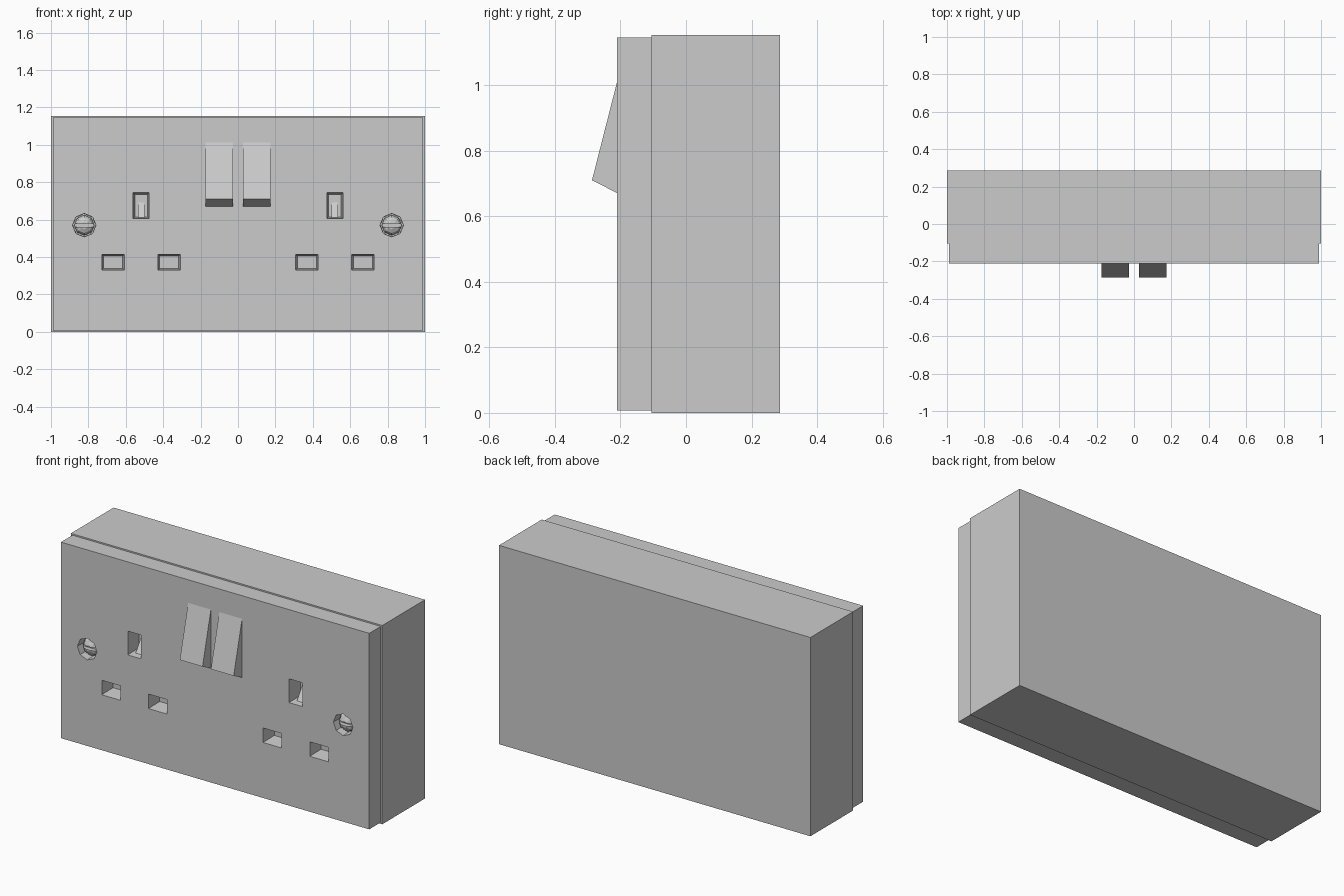
import bpy, bmesh
from math import cos, sin, pi

if "Cube" in bpy.data.objects:
    bpy.data.objects.remove(bpy.data.objects["Cube"])

FRONT = -0.21      # front face of the plate
SEAM = -0.105      # joint between plate and back box
PLUG_X = 0.518     # centre of each outlet
SCREW_X, SCREW_Z = 0.822, 0.57


def loft(bm, rings):
    """Closed solid through rings of equal point count."""
    loops = [[bm.verts.new(p) for p in r] for r in rings]
    n = len(loops[0])
    for a, b in zip(loops, loops[1:]):
        for i in range(n):
            bm.faces.new((a[i], a[(i + 1) % n], b[(i + 1) % n], b[i]))
    bm.faces.new(loops[0])
    bm.faces.new(loops[-1])


def rect(x, z, w, h, y):
    return [(x + sx * w / 2, y, z + sz * h / 2)
            for sx, sz in ((-1, -1), (1, -1), (1, 1), (-1, 1))]


def octagon(x, z, r, y):
    return [(x + r * cos(i * pi / 4), y, z + r * sin(i * pi / 4)) for i in range(8)]


def make(name, *solids):
    bm = bmesh.new()
    for rings in solids:
        loft(bm, rings)
    bmesh.ops.recalc_face_normals(bm, faces=bm.faces)
    mesh = bpy.data.meshes.new(name)
    bm.to_mesh(mesh)
    bm.free()
    ob = bpy.data.objects.new(name, mesh)
    bpy.context.collection.objects.link(ob)
    return ob


def cut(ob, cutter):
    mod = ob.modifiers.new("cut", 'BOOLEAN')
    mod.operation, mod.solver, mod.object = 'DIFFERENCE', 'EXACT', cutter
    bpy.context.view_layer.objects.active = ob
    bpy.ops.object.modifier_apply(modifier=mod.name)
    bpy.data.objects.remove(cutter)


def box(x, z, w, h, y0, y1):
    return [rect(x, z, w, h, y0), rect(x, z, w, h, y1)]


def pocket(x, z, w, h, depth):
    """Slightly tapered pin hole."""
    return [rect(x, z, w + 0.002, h + 0.002, FRONT - 0.01),
            rect(x, z, w - 0.018, h - 0.018, FRONT + depth)]


def wedge(x0, x1, profile):
    return [[(x, y, z) for y, z in profile] for x in (x0, x1)]


# Back box and front plate
make("back_box", box(0, 0.577, 2.0, 1.154, SEAM, 0.287))
plate = make("front_plate", box(0, 0.577, 1.98, 1.138, FRONT, SEAM))

# Pin holes and screw recesses
holes = []
for s in (-1, 1):
    cx = s * PLUG_X
    holes.append(pocket(cx, 0.675, 0.086, 0.138, 0.09))
    for d in (-0.15, 0.15):
        holes.append(pocket(cx + d, 0.372, 0.12, 0.084, 0.09))
    holes.append([octagon(s * SCREW_X, SCREW_Z, 0.063, FRONT - 0.01),
                  octagon(s * SCREW_X, SCREW_Z, 0.061, FRONT + 0.06)])
cut(plate, make("hole_cutter", *holes))

for s, side in ((-1, "left"), (1, "right")):
    # Rocker switch
    cx = s * 0.1
    make(side + "_switch", wedge(cx - 0.073, cx + 0.073,
         [(FRONT + 0.005, 1.012), (FRONT, 1.012), (-0.287, 0.71),
          (FRONT, 0.671), (FRONT + 0.005, 0.671)]))
    # Sloped shutter inside the earth hole
    cx = s * PLUG_X
    make(side + "_shutter", wedge(cx - 0.017, cx + 0.017,
         [(-0.115, 0.70), (-0.115, 0.61), (-0.175, 0.61)]))
    # Domed, slotted screw head
    cx = s * SCREW_X
    screw = make(side + "_screw", [octagon(cx, SCREW_Z, r, y) for r, y in
                 ((0.054, -0.145), (0.054, -0.17), (0.042, -0.188), (0.02, -0.199))])
    cut(screw, make("slot_cutter", box(cx, SCREW_Z, 0.2, 0.018, -0.25, -0.172)))
